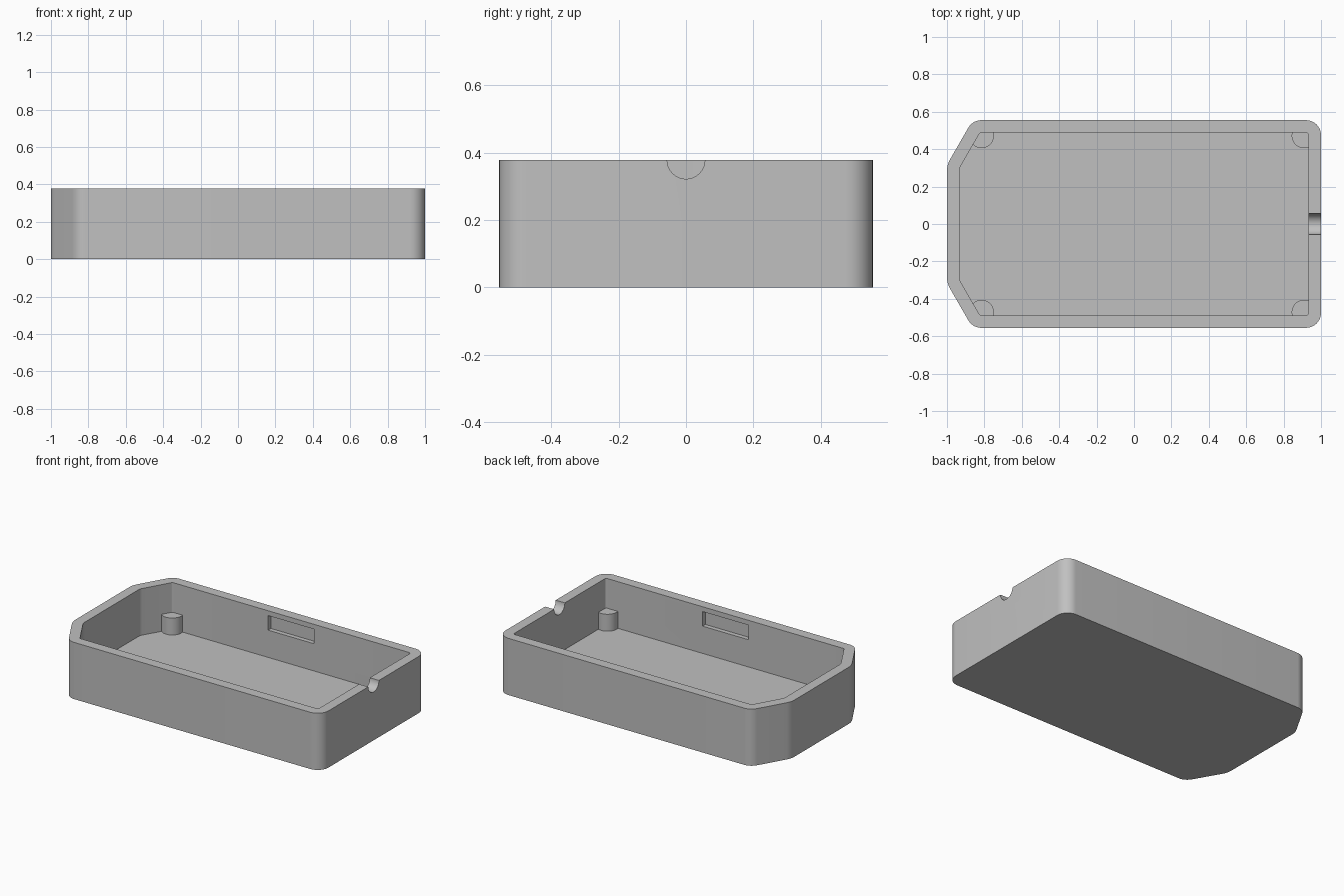
import bpy
import bmesh
from math import cos, sin, pi, radians, tan
from mathutils import Vector, Matrix

if "Cube" in bpy.data.objects:
    bpy.data.objects.remove(bpy.data.objects["Cube"])

HEIGHT, FLOOR, WALL = 0.378, 0.067, 0.067

grey = bpy.data.materials.new("light grey")
grey.use_nodes = True
colour = (0.53, 0.53, 0.53, 1)
grey.diffuse_color = colour
grey.node_tree.nodes["Principled BSDF"].inputs["Base Color"].default_value = colour


def rounded(corners, steps=10):
    """Round each (x, y, radius) corner of a convex counter-clockwise outline."""
    pts = []
    for i, (x, y, r) in enumerate(corners):
        p = Vector((x, y))
        a = (Vector(corners[i - 1][:2]) - p).normalized()
        b = (Vector(corners[(i + 1) % len(corners)][:2]) - p).normalized()
        half = a.angle(b) / 2
        centre = p + (a + b).normalized() * (r / sin(half))
        start = p + a * (r / tan(half)) - centre
        turn = pi - 2 * half
        for k in range(steps + 1):
            pts.append(centre + Matrix.Rotation(turn * k / steps, 2) @ start)
    return pts


def finish(name, bm):
    bmesh.ops.recalc_face_normals(bm, faces=bm.faces)
    mesh = bpy.data.meshes.new(name)
    bm.to_mesh(mesh)
    bm.free()
    mesh.materials.append(grey)
    obj = bpy.data.objects.new(name, mesh)
    bpy.context.collection.objects.link(obj)
    return obj


def prism(name, outline, z0, z1):
    bm = bmesh.new()
    face = bm.faces.new([bm.verts.new((p[0], p[1], z0)) for p in outline])
    top = bmesh.ops.extrude_face_region(bm, geom=[face])["geom"]
    bmesh.ops.translate(bm, vec=(0, 0, z1 - z0),
                        verts=[v for v in top if isinstance(v, bmesh.types.BMVert)])
    return finish(name, bm)


def box(name, centre, size):
    bm = bmesh.new()
    bmesh.ops.create_cube(bm, size=1, matrix=Matrix.Translation(centre) @ Matrix.Diagonal((*size, 1)))
    return finish(name, bm)


def cylinder(name, centre, radius, depth, turn=None):
    bm = bmesh.new()
    bmesh.ops.create_cone(bm, cap_ends=True, segments=48, radius1=radius, radius2=radius,
                          depth=depth, matrix=Matrix.Translation(centre) @ (turn or Matrix()))
    return finish(name, bm)


def shade(obj):
    bpy.ops.object.select_all(action="DESELECT")
    obj.select_set(True)
    bpy.context.view_layer.objects.active = obj
    bpy.ops.object.shade_smooth_by_angle(angle=radians(25))


def outline(inset):
    """Tray outline with two cut corners at the left end, moved inward by inset."""
    x, y = 1 - inset, 0.555 - inset
    # the sloped sides run at 60 degrees
    offset = 1.0245 - inset
    y_end = (offset - 0.866 * x) / 0.5
    x_side = (offset - 0.5 * y) / 0.866
    square, blunt = 0.08 - inset, 0.13 - inset
    return rounded([(x, -y, square), (x, y, square), (-x_side, y, square),
                    (-x, y_end, blunt), (-x, -y_end, blunt), (-x_side, -y, square)])


# Tray body
tray = prism("tray_body", outline(0), 0, HEIGHT)

# Hollow, cable notch and clip slots
cutters = [
    prism("hollow_cutter", outline(WALL), FLOOR, HEIGHT + 0.1),
    cylinder("notch_cutter", (0.95, 0, HEIGHT), 0.056, 0.3, Matrix.Rotation(pi / 2, 4, "Y")),
]
for side in (-1, 1):
    cutters.append(box("slot_cutter", (0.05, side * (0.488 - 0.035), 0.297), (0.34, 0.13, 0.097)))
for cutter in cutters:
    mod = tray.modifiers.new("cut", "BOOLEAN")
    mod.operation, mod.solver, mod.object = "DIFFERENCE", "EXACT", cutter
    bpy.context.view_layer.objects.active = tray
    bpy.ops.object.modifier_apply(modifier=mod.name)
    bpy.data.objects.remove(cutter)
shade(tray)

# Corner posts standing on the floor
for x, end in ((-0.815, "right"), (0.909, "left")):
    for y, row in ((-0.472, "front"), (0.472, "back")):
        shade(cylinder(f"{row}_{end}_post", (x, y, 0.115), 0.066, 0.13))
